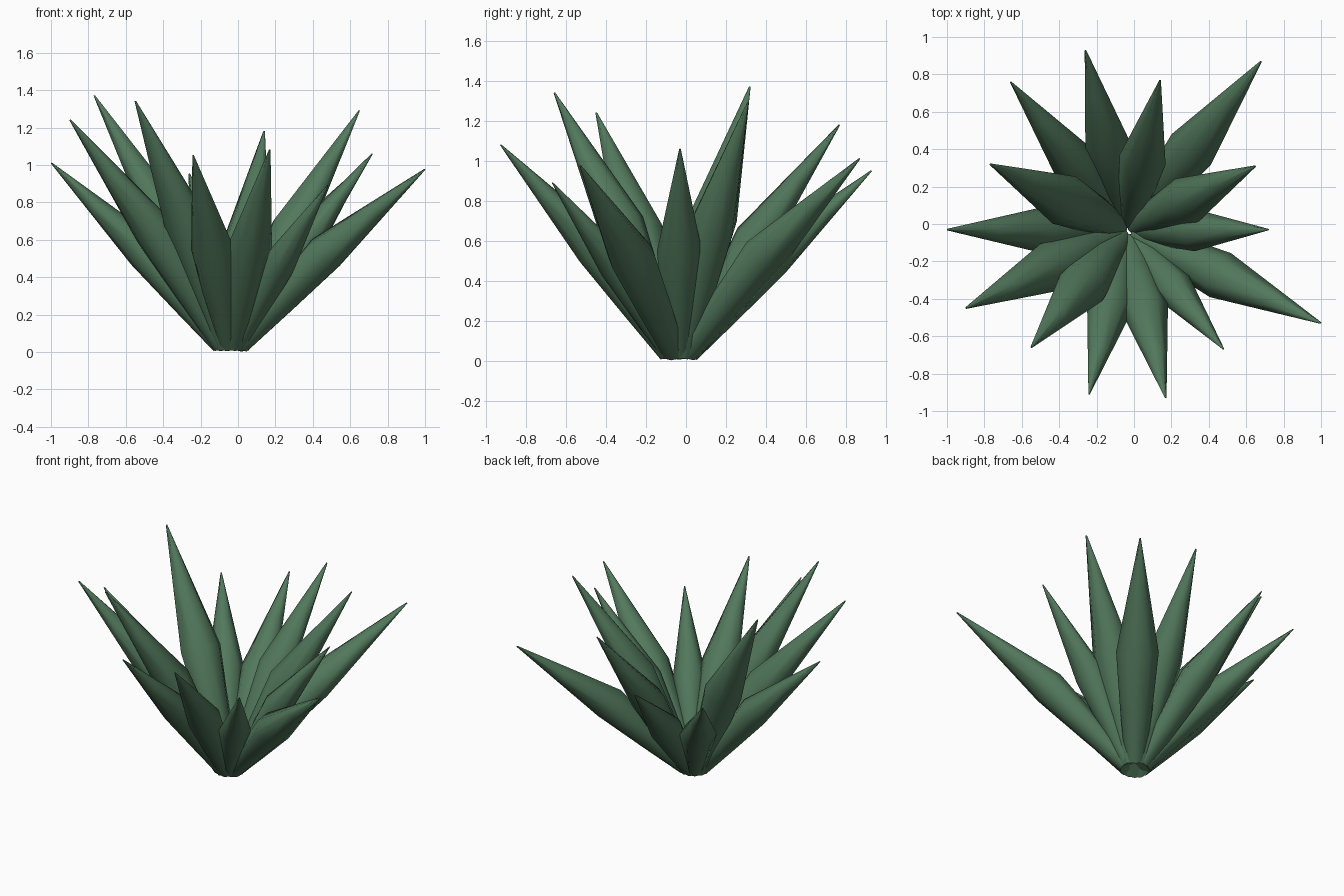
import bpy, bmesh, math
from mathutils import Vector

cube = bpy.data.objects.get("Cube")
if cube:
    bpy.data.objects.remove(cube, do_unlink=True)

# Single leaf colour
green = bpy.data.materials.new("leaf_green")
green.use_nodes = True
colour = (0.085, 0.19, 0.108, 1)
green.diffuse_color = colour
bsdf = green.node_tree.nodes["Principled BSDF"]
bsdf.inputs["Base Color"].default_value = colour
bsdf.inputs["Roughness"].default_value = 0.8

# Leaf tips, counter-clockwise around the rosette
TIPS = [
    (0.72, -0.03, 1.06), (0.65, 0.31, 1.29), (0.68, 0.87, 1.01),
    (0.14, 0.77, 1.18), (-0.26, 0.93, 0.95), (-0.66, 0.76, 0.90),
    (-0.77, 0.32, 1.37), (-1.0, -0.03, 1.01), (-0.90, -0.45, 1.24),
    (-0.55, -0.66, 1.34), (-0.24, -0.91, 1.05), (0.17, -0.93, 1.08),
    (0.48, -0.67, 0.89), (1.0, -0.53, 0.975),
]
CENTRE = Vector((-0.037, -0.035, 0.018))
BASE_RADIUS = 0.078

# Cross-section (sideways, upward) as a share of leaf length: rounded top and keel
SECTION = [(0, 0.118), (-0.058, 0.094), (-0.091, 0.042), (-0.055, -0.015),
           (0, -0.031), (0.055, -0.015), (0.091, 0.042), (0.058, 0.094)]
# Position along the leaf and section scale
RINGS = [(0, 0.48), (0.22, 0.75), (0.48, 1.0), (0.75, 0.5), (1, 0.035)]


def make_leaf(name, tip):
    out = Vector((tip.x - CENTRE.x, tip.y - CENTRE.y, 0)).normalized()
    base = CENTRE + out * BASE_RADIUS
    axis = tip - base
    length = axis.length
    side = axis.cross(Vector((0, 0, 1))).normalized()
    up = side.cross(axis).normalized()
    bm = bmesh.new()
    rings = []
    for t, scale in RINGS:
        k = length * scale
        rings.append([bm.verts.new(base + axis * t + side * s * k + up * u * k)
                      for s, u in SECTION])
    n = len(SECTION)
    for low, high in zip(rings, rings[1:]):
        for i in range(n):
            j = (i + 1) % n
            bm.faces.new((low[i], low[j], high[j], high[i]))
    bm.faces.new(rings[0])
    bm.faces.new(rings[-1])
    bmesh.ops.recalc_face_normals(bm, faces=bm.faces)
    mesh = bpy.data.meshes.new(name)
    bm.to_mesh(mesh)
    bm.free()
    mesh.materials.append(green)
    leaf = bpy.data.objects.new(name, mesh)
    bpy.context.collection.objects.link(leaf)
    return leaf


bpy.ops.object.select_all(action="DESELECT")
for number, tip in enumerate(TIPS, 1):
    leaf = make_leaf(f"leaf_{number}", Vector(tip))
    leaf.select_set(True)
    bpy.context.view_layer.objects.active = leaf
bpy.ops.object.shade_smooth_by_angle(angle=math.radians(65))
